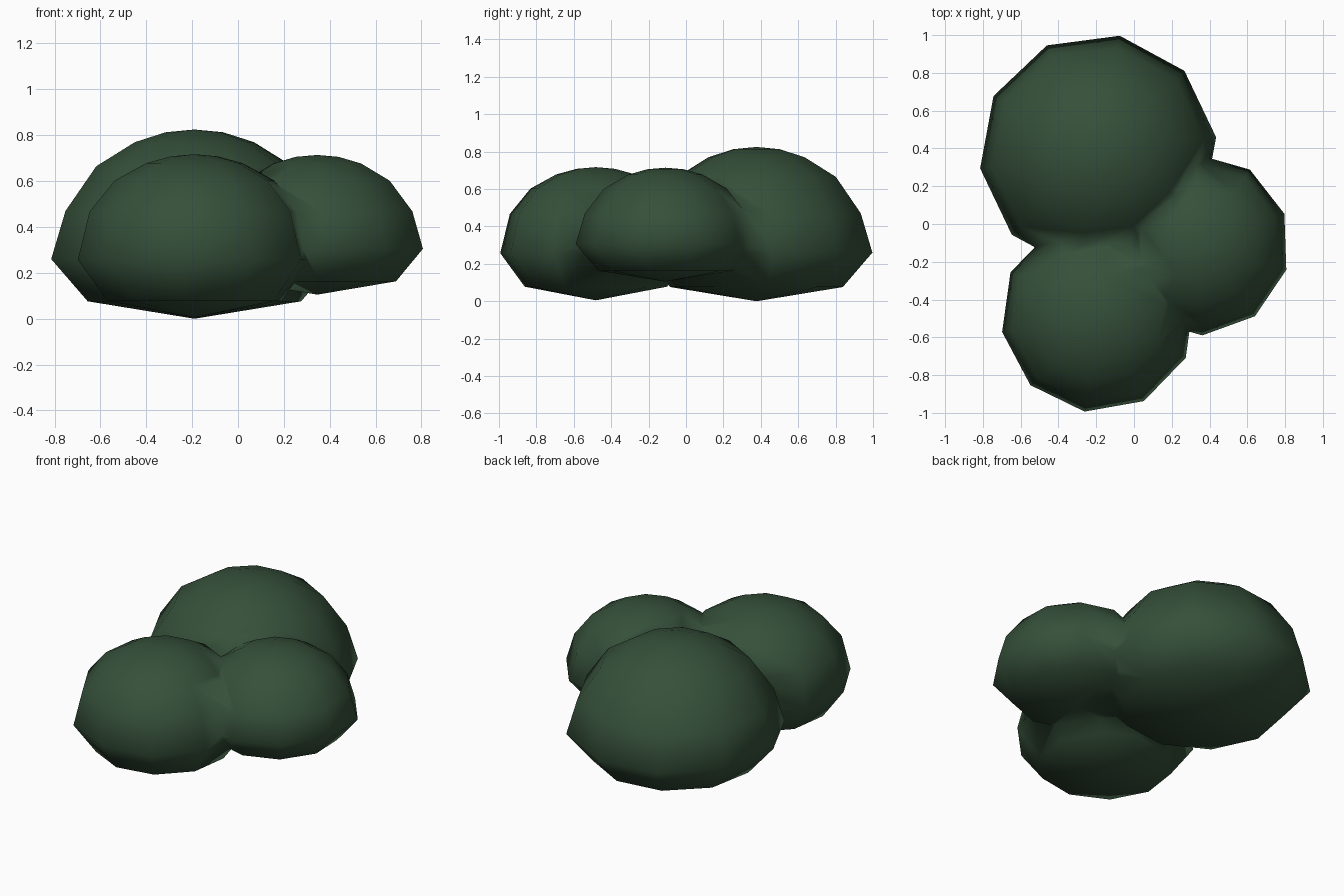
import bpy, bmesh
from math import cos, sin, radians

if "Cube" in bpy.data.objects:
    bpy.data.objects.remove(bpy.data.objects["Cube"])

leaf = bpy.data.materials.new("dark_leaf")
leaf.diffuse_color = (0.036, 0.08, 0.042, 1)
leaf.use_nodes = True
leaf.node_tree.nodes["Principled BSDF"].inputs["Base Color"].default_value = leaf.diffuse_color

# Shared ring radii as a share of the full radius, from bottom to top
RINGS = (0.745, 1.0, 0.9, 0.685, 0.415, 0.2)


def clump(name, x, y, radius, turn, heights):
    """Ten-sided dome with a shallow pointed underside."""
    bm = bmesh.new()
    rings = []
    for share, z in zip(RINGS, heights[1:-1]):
        ring = []
        for i in range(10):
            a = radians(turn + 36 * i)
            ring.append(bm.verts.new((x + radius * share * cos(a), y + radius * share * sin(a), z)))
        rings.append(ring)
    base = bm.verts.new((x, y, heights[0]))
    top = bm.verts.new((x, y, heights[-1]))
    for i in range(10):
        j = (i + 1) % 10
        bm.faces.new((base, rings[0][j], rings[0][i]))
        for lo, hi in zip(rings, rings[1:]):
            bm.faces.new((lo[i], lo[j], hi[j], hi[i]))
        bm.faces.new((top, rings[-1][i], rings[-1][j]))
    bmesh.ops.recalc_face_normals(bm, faces=bm.faces)
    mesh = bpy.data.meshes.new(name)
    bm.to_mesh(mesh)
    bm.free()
    mesh.materials.append(leaf)
    obj = bpy.data.objects.new(name, mesh)
    bpy.context.collection.objects.link(obj)
    return obj


# Three overlapping leaf clumps
bush = clump("bush", -0.19, 0.377, 0.63, 7.5, (0, 0.076, 0.26, 0.47, 0.665, 0.77, 0.813, 0.825))
others = [
    clump("front_clump", -0.19, -0.482, 0.516, 10, (0.005, 0.078, 0.257, 0.467, 0.602, 0.678, 0.708, 0.717)),
    clump("side_clump", 0.345, -0.11, 0.48, 20, (0.105, 0.163, 0.305, 0.468, 0.602, 0.677, 0.706, 0.714)),
]

# Weld the clumps into one skin
bpy.context.view_layer.objects.active = bush
for other in others:
    mod = bush.modifiers.new("join", 'BOOLEAN')
    mod.operation = 'UNION'
    mod.solver = 'EXACT'
    mod.object = other
    bpy.ops.object.modifier_apply(modifier=mod.name)
    bpy.data.objects.remove(other)

# Soft foliage shading
for p in bush.data.polygons:
    p.use_smooth = True
